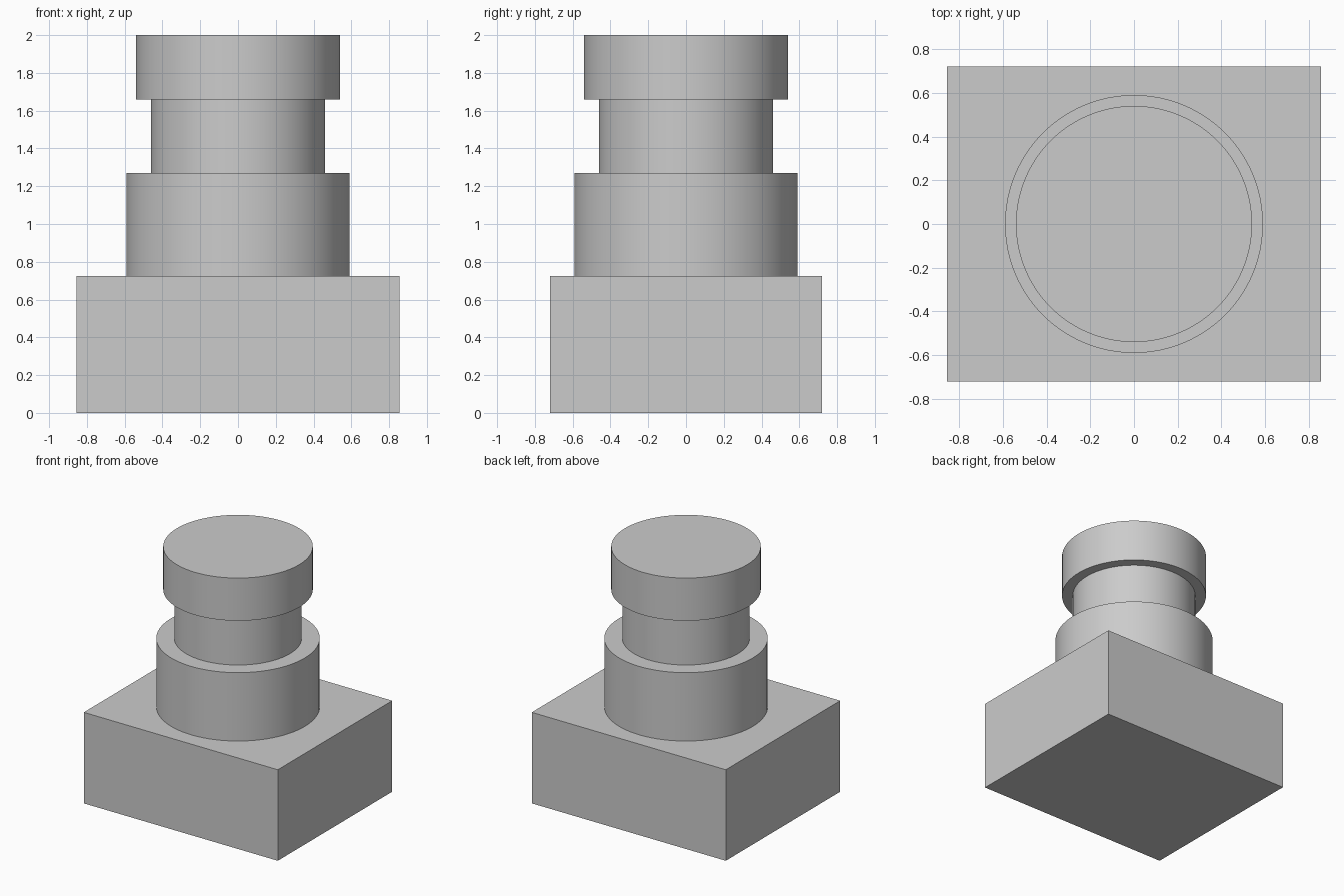
import bpy
import math

if "Cube" in bpy.data.objects:
    bpy.data.objects.remove(bpy.data.objects["Cube"], do_unlink=True)

# Single plain grey
grey = bpy.data.materials.new("light_grey")
grey.use_nodes = True
colour = (0.6, 0.6, 0.6, 1)
grey.diffuse_color = colour
grey.node_tree.nodes["Principled BSDF"].inputs["Base Color"].default_value = colour


def finish(name):
    obj = bpy.context.object
    obj.name = name
    obj.data.materials.append(grey)
    return obj


def drum(name, radius, bottom, top):
    bpy.ops.mesh.primitive_cylinder_add(
        vertices=96, radius=radius, depth=top - bottom,
        location=(0, 0, (bottom + top) / 2))
    bpy.ops.object.shade_smooth_by_angle(angle=math.radians(30))
    return finish(name)


# Rectangular block at the foot
base_top = 0.725
bpy.ops.mesh.primitive_cube_add(size=1, location=(0, 0, base_top / 2))
base = finish("base_block")
base.scale = (1.71, 1.44, base_top)
bpy.ops.object.transform_apply(location=False, rotation=False, scale=True)

# Stacked round steps: collar, neck and cap
collar_top, neck_top = 1.27, 1.66
drum("lower_collar", 0.59, base_top, collar_top)
drum("neck", 0.46, collar_top, neck_top)
drum("cap", 0.54, neck_top, 2.0)
